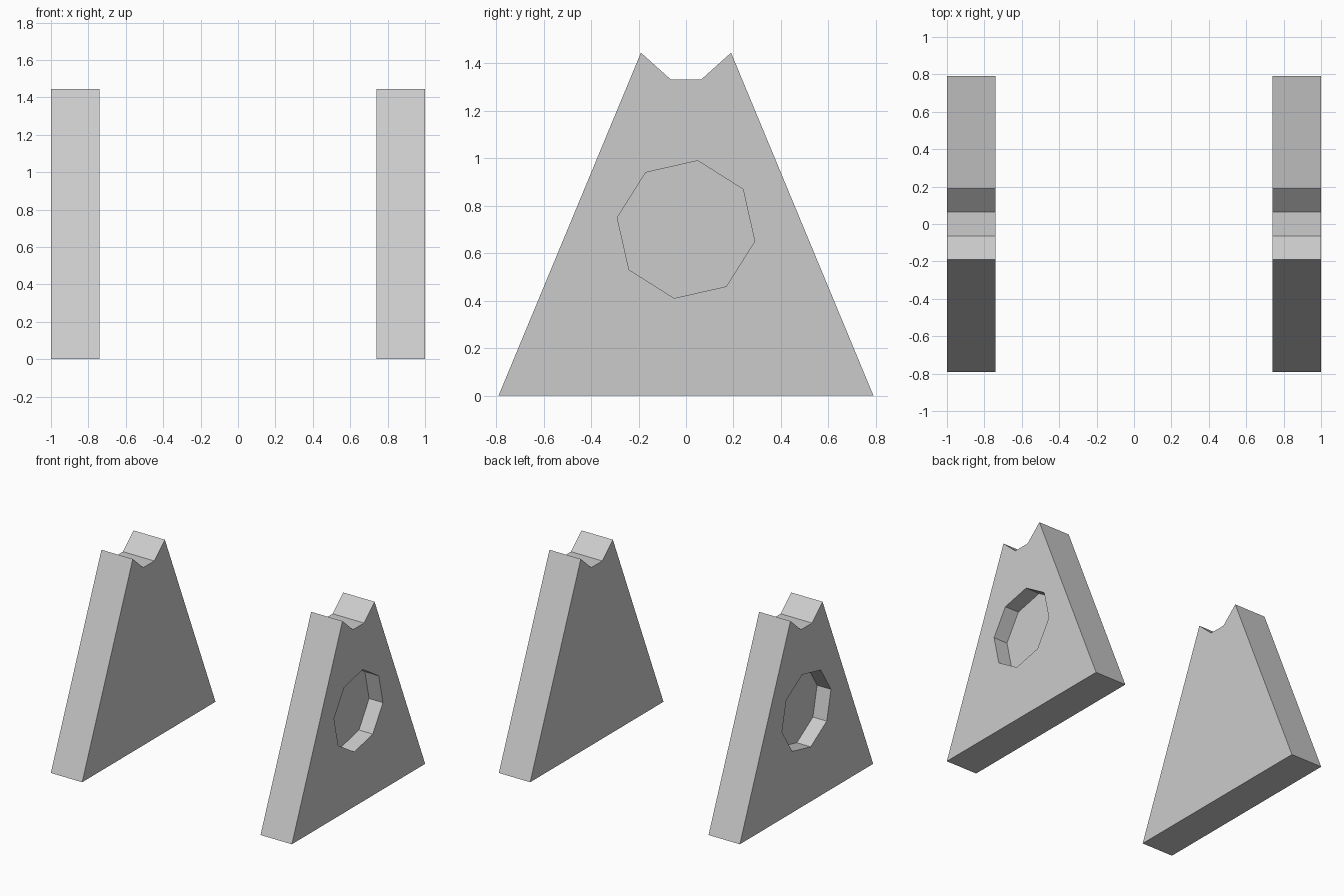
import bpy, bmesh
from math import cos, sin, radians

if "Cube" in bpy.data.objects:
    bpy.data.objects.remove(bpy.data.objects["Cube"])


def prism(name, profile, x0, x1):
    """Extrude a (y, z) outline from x0 to x1."""
    bm = bmesh.new()
    face = bm.faces.new([bm.verts.new((x0, y, z)) for y, z in profile])
    ext = bmesh.ops.extrude_face_region(bm, geom=[face])
    moved = [v for v in ext["geom"] if isinstance(v, bmesh.types.BMVert)]
    bmesh.ops.translate(bm, verts=moved, vec=(x1 - x0, 0, 0))
    bmesh.ops.recalc_face_normals(bm, faces=bm.faces[:])
    mesh = bpy.data.meshes.new(name)
    bm.to_mesh(mesh)
    bm.free()
    obj = bpy.data.objects.new(name, mesh)
    bpy.context.collection.objects.link(obj)
    return obj


# Tapered stand outline with a cradle notch at the top
half = [(0.79, 0), (0.19, 1.445), (0.065, 1.333)]
outline = half + [(-y, z) for y, z in reversed(half)]

# Slightly turned octagon for the blind recess
octagon = [(0.294 * cos(radians(45 * i - 9.75)),
            0.70 + 0.294 * sin(radians(45 * i - 9.75))) for i in range(8)]

# Two mirrored end supports, each recessed on its outer face
for label, s in (("left", -1), ("right", 1)):
    support = prism(label + "_support", outline, 0.74 * s, 1.0 * s)
    cutter = prism(label + "_recess_cutter", octagon, 0.885 * s, 1.1 * s)
    cutter.hide_render = True
    cutter.hide_set(True)
    mod = support.modifiers.new("recess", "BOOLEAN")
    mod.operation = "DIFFERENCE"
    mod.solver = "EXACT"
    mod.object = cutter
